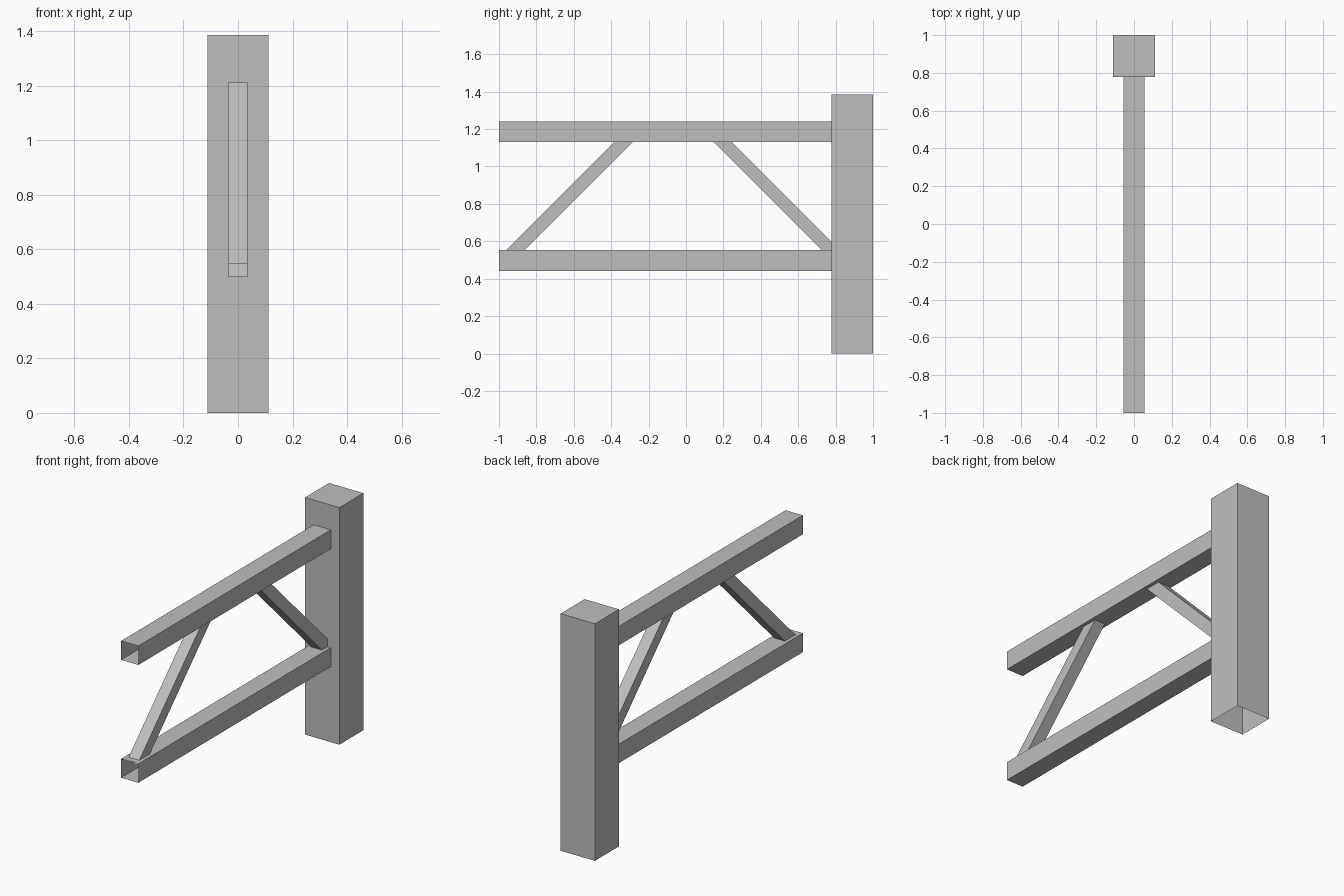
import bpy, bmesh, math
from mathutils import Matrix, Vector

cube = bpy.data.objects.get("Cube")
if cube:
    bpy.data.objects.remove(cube, do_unlink=True)

# Single flat grey
grey = bpy.data.materials.new("plain grey")
grey.use_nodes = True
colour = (0.52, 0.52, 0.52, 1)
grey.diffuse_color = colour
grey.node_tree.nodes["Principled BSDF"].inputs["Base Color"].default_value = colour


def beam(name, start, end, width, capped_end=False):
    """Square thin-walled beam from start to end, open at the start."""
    start, end = Vector(start), Vector(end)
    axis = (end - start).normalized()
    side = Vector((1, 0, 0))
    up = axis.cross(side)
    turn = Matrix((side, up, axis)).transposed().to_4x4()
    bm = bmesh.new()
    bmesh.ops.create_cube(bm, size=1)
    open_faces = [f for f in bm.faces
                  if f.normal.z < -0.5 or (f.normal.z > 0.5 and not capped_end)]
    bmesh.ops.delete(bm, geom=open_faces, context="FACES_ONLY")
    size = Matrix.Diagonal((width, width, (end - start).length, 1))
    bm.transform(Matrix.Translation((start + end) / 2) @ turn @ size)
    mesh = bpy.data.meshes.new(name)
    bm.to_mesh(mesh)
    bm.free()
    mesh.materials.append(grey)
    obj = bpy.data.objects.new(name, mesh)
    bpy.context.collection.objects.link(obj)
    return obj


# Upright post, closed on top
beam("post", (0, 0.889, 0), (0, 0.889, 1.386), 0.222, capped_end=True)

# Two horizontal rails butting against the post
for name, z in (("lower_rail", 0.497), ("upper_rail", 1.186)):
    beam(name, (0, -1, z), (0, 0.778, z), 0.111)

# Diagonal braces at 45 degrees, their ends tucked into the rails
low, high = 0.523, 1.186
for name, foot, lean in (("front_brace", -0.942, 1), ("back_brace", 0.805, -1)):
    beam(name, (0, foot, low), (0, foot + lean * (high - low), high), 0.069)
